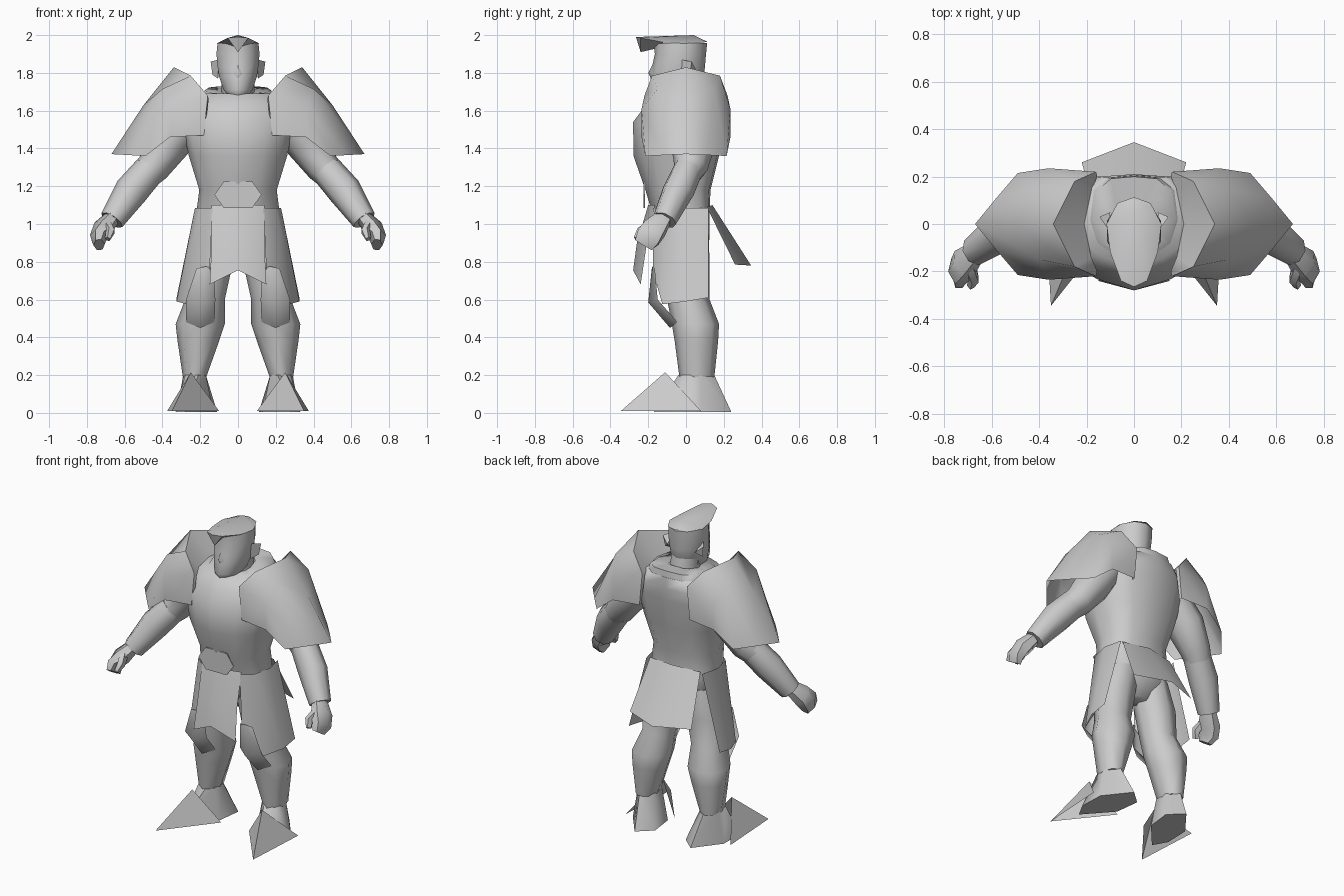
import bpy, bmesh, math
from mathutils import Vector

grey = bpy.data.materials.new("plain_grey")
grey.diffuse_color = (0.6, 0.6, 0.6, 1)


def finish(name, bm, mirror=False, angle=50):
    bmesh.ops.recalc_face_normals(bm, faces=bm.faces)
    me = bpy.data.meshes.new(name)
    bm.to_mesh(me)
    bm.free()
    me.materials.append(grey)
    ob = bpy.data.objects.new(name, me)
    bpy.context.collection.objects.link(ob)
    bpy.ops.object.select_all(action='DESELECT')
    ob.select_set(True)
    bpy.context.view_layer.objects.active = ob
    bpy.ops.object.shade_smooth_by_angle(angle=math.radians(angle))
    if mirror:
        ob.modifiers.new("Mirror", 'MIRROR').use_mirror_merge = False
    return ob


def bridge(bm, rows, closed):
    for a, b in zip(rows, rows[1:]):
        n = len(a)
        for i in range(n if closed else n - 1):
            j = (i + 1) % n
            bm.faces.new((a[i], a[j], b[j], b[i]))


def circle(n):
    return [(math.sin(2 * math.pi * i / n), -math.cos(2 * math.pi * i / n)) for i in range(n)]


def stack(name, rings, outline, mirror=False, angle=70, cap=True, tilt=0):
    """Horizontal rings: (z, centre x, half width, front y, back y); tilt lowers the front."""
    bm = bmesh.new()
    rows = []
    for z, cx, hx, yf, yb in rings:
        cy, ry = (yf + yb) / 2, (yb - yf) / 2
        rows.append([bm.verts.new((cx + hx * u, cy + ry * v, z + tilt * v)) for u, v in outline])
    bridge(bm, rows, True)
    if cap:
        bm.faces.new(rows[0])
        bm.faces.new(rows[-1])
    return finish(name, bm, mirror, angle)


def limb(name, path, n=8, angle=60):
    """Mirrored tube: (x, y, z, radius in the front plane, radius in depth)."""
    bm = bmesh.new()
    pts = [Vector(p[:3]) for p in path]
    rows = []
    for k, p in enumerate(path):
        d = (pts[min(k + 1, len(pts) - 1)] - pts[max(k - 1, 0)]).normalized()
        u = Vector((0, 1, 0)).cross(d).normalized()
        v = d.cross(u)
        rows.append([bm.verts.new(pts[k] + u * p[3] * a + v * p[4] * b) for b, a in circle(n)])
    bridge(bm, rows, True)
    bm.faces.new(rows[0])
    bm.faces.new(rows[-1])
    return finish(name, bm, True, angle)


def sheet(name, grid, mirror=False, angle=60):
    """Open armour sheet through rows of points."""
    bm = bmesh.new()
    bridge(bm, [[bm.verts.new(p) for p in row] for row in grid], False)
    bmesh.ops.remove_doubles(bm, verts=bm.verts, dist=0.0005)
    return finish(name, bm, mirror, angle)


def solid(name, verts, faces, mirror=False, angle=30):
    bm = bmesh.new()
    vs = [bm.verts.new(v) for v in verts]
    for f in faces:
        bm.faces.new([vs[i] for i in f])
    return finish(name, bm, mirror, angle)


# Torso with a ridged front and flatter back, and the hips
side = [(0.52, -0.8), (0.86, -0.55), (1, 0), (0.88, 0.68), (0.55, 0.95)]
body = [(0, -1)] + side + [(0, 1)] + [(-u, v) for u, v in reversed(side)]
stack("torso", [
    (0.80, 0, 0.06, -0.05, 0.07), (0.92, 0, 0.20, -0.13, 0.125),
    (1.08, 0, 0.218, -0.185, 0.125), (1.18, 0, 0.205, -0.215, 0.13),
    (1.36, 0, 0.26, -0.278, 0.175), (1.54, 0, 0.30, -0.28, 0.20),
    (1.62, 0, 0.29, -0.22, 0.21), (1.69, 0, 0.22, -0.185, 0.205)], body)

# Collar, lower at the front, and neck
stack("collar", [(1.66, 0, 0.20, -0.18, 0.205), (1.708, 0, 0.175, -0.16, 0.20),
                 (1.70, 0, 0.085, -0.09, 0.10)], body, cap=False, tilt=0.022)
stack("neck", [(1.62, 0, 0.09, -0.10, 0.12), (1.78, 0, 0.085, -0.09, 0.09)], circle(8))

# Head, ears, nose
stack("head", [
    (1.66, 0, 0.045, -0.18, -0.05), (1.71, 0, 0.08, -0.20, 0.06),
    (1.78, 0, 0.105, -0.185, 0.095), (1.83, 0, 0.113, -0.18, 0.10),
    (1.90, 0, 0.12, -0.165, 0.106), (1.958, 0, 0.114, -0.17, 0.112)], circle(10), angle=80)
solid("ears", [(0.105, -0.03, 1.87), (0.105, -0.02, 1.77), (0.145, 0.03, 1.86),
               (0.135, 0.02, 1.79), (0.10, 0.05, 1.82)],
      [(0, 1, 3, 2), (2, 3, 4), (0, 2, 4), (1, 4, 3), (0, 4, 1)], True)
solid("nose", [(0, -0.16, 1.88), (-0.03, -0.165, 1.79), (0.03, -0.165, 1.79),
               (0, -0.20, 1.80), (0, -0.18, 1.76)],
      [(0, 1, 3), (0, 3, 2), (1, 4, 3), (2, 3, 4), (0, 2, 4, 1)], angle=100)

# Swept hair: wedge-shaped crown, overhanging the brow in a hanging point
right = [(0.055, -0.24, 1.985), (0.10, -0.12, 1.962), (0.116, 0.0, 1.955), (0.07, 0.088, 1.96)]
crown = [(0, -0.265, 1.99)] + right + [(0, 0.113, 1.965)] + \
        [(-x, y, z) for x, y, z in reversed(right)]
n = len(crown)
solid("hair", crown + [(0, 0.04, 2.0), (0, -0.24, 1.91), (0, -0.155, 1.93)],
      [(i, (i + 1) % n, n) for i in range(n)] +
      [(0, n + 1, 1), (0, n - 1, n + 1), (1, n + 1, n + 2, 2), (n - 1, n - 2, n + 2, n + 1)],
      angle=45)

# Pauldrons: inner wall, inner rim, middle row and flared outer rim
half = [[(0.18, 0.20, 1.47), (0.155, 0.20, 1.66), (0.18, 0.14, 1.69), (0.21, 0, 1.69)],
        [(0.18, 0.22, 1.47), (0.16, 0.22, 1.68), (0.25, 0.18, 1.785), (0.34, 0, 1.83)],
        [(0.36, 0.235, 1.46), (0.36, 0.235, 1.61), (0.40, 0.15, 1.715), (0.50, 0, 1.63)],
        [(0.49, 0.215, 1.36), (0.49, 0.215, 1.36), (0.58, 0.11, 1.365), (0.67, 0, 1.37)]]
sheet("pauldrons", [[(x, -y, z) for x, y, z in r] + r[-2::-1] for r in half], True, 70)

# Arms, gauntlet cuffs, fists and thumbs
limb("arms", [(0.24, 0.02, 1.58, 0.11, 0.13), (0.36, 0.04, 1.43, 0.11, 0.12),
              (0.45, 0.025, 1.30, 0.09, 0.09), (0.53, -0.02, 1.22, 0.075, 0.065),
              (0.60, -0.07, 1.12, 0.06, 0.055), (0.665, -0.115, 1.03, 0.05, 0.05)])
limb("cuffs", [(0.47, 0.01, 1.285, 0.085, 0.08), (0.565, -0.04, 1.175, 0.09, 0.085),
               (0.668, -0.113, 1.02, 0.066, 0.065)])
limb("hands", [(0.67, -0.12, 1.03, 0.042, 0.05), (0.715, -0.165, 0.975, 0.055, 0.07),
               (0.74, -0.20, 0.93, 0.045, 0.075), (0.735, -0.225, 0.89, 0.03, 0.06)], n=6)
limb("thumbs", [(0.69, -0.18, 1.0, 0.025, 0.03), (0.675, -0.235, 0.96, 0.025, 0.03),
                (0.69, -0.26, 0.92, 0.015, 0.02)], n=5)

# Legs
stack("legs", [
    (0.96, 0.11, 0.105, -0.12, 0.12), (0.78, 0.155, 0.125, -0.11, 0.125),
    (0.60, 0.175, 0.105, -0.10, 0.125), (0.47, 0.20, 0.13, -0.075, 0.175),
    (0.38, 0.21, 0.11, -0.06, 0.17), (0.19, 0.23, 0.062, -0.035, 0.15)],
    circle(8), mirror=True)

# Boots: ankle spreading to an outward-turned sole
ankle = [(0.17, 0.0), (0.21, -0.04), (0.28, -0.01), (0.29, 0.08), (0.23, 0.15), (0.17, 0.09)]
sole = [(0.13, 0.0), (0.28, -0.17), (0.33, -0.08), (0.325, 0.08), (0.20, 0.24), (0.11, 0.16)]
solid("boots", [(x, y, 0.20) for x, y in ankle] + [(x, y, 0.005) for x, y in sole],
      [(i, (i + 1) % 6, 6 + (i + 1) % 6, 6 + i) for i in range(6)] +
      [tuple(range(6)), tuple(range(6, 12))], True, 65)

# Pointed toe plates
solid("toe_plates", [(0.35, -0.345, 0.01), (0.10, -0.03, 0.01), (0.375, 0.08, 0.01),
                     (0.25, -0.11, 0.215)], [(0, 3, 1), (0, 2, 3)], True)

# Knee plates
sheet("knee_plates", [
    [(0.13, -0.165, 0.765), (0.17, -0.18, 0.775), (0.22, -0.165, 0.765)],
    [(0.12, -0.15, 0.60), (0.19, -0.20, 0.585), (0.275, -0.15, 0.60)],
    [(0.125, -0.045, 0.48), (0.20, -0.085, 0.45), (0.275, -0.045, 0.48)]], True, 80)

# Hip plates wrapping from front to side
sheet("hip_plates", [
    [(0.135, -0.175, 1.085), (0.20, -0.12, 1.085), (0.228, 0.0, 1.085), (0.20, 0.12, 1.085)],
    [(0.15, -0.175, 0.75), (0.27, -0.125, 0.575), (0.325, 0.0, 0.59), (0.325, 0.12, 0.61)]],
    True)

# Ridged front tabard and flared back skirt
sheet("front_tabard", [
    [(-0.14, -0.165, 1.10), (0, -0.20, 1.10), (0.14, -0.165, 1.10)],
    [(-0.14, -0.21, 0.88), (0, -0.26, 0.90), (0.14, -0.21, 0.88)],
    [(-0.15, -0.24, 0.68), (0, -0.28, 0.755), (0.15, -0.24, 0.68)]])
sheet("back_skirt", [
    [(-0.18, 0.11, 1.09), (0, 0.14, 1.10), (0.18, 0.11, 1.09)],
    [(-0.22, 0.26, 0.785), (0, 0.345, 0.78), (0.22, 0.26, 0.785)]])

# Hexagonal belt buckle
hexa = [(-0.125, 1.155), (-0.075, 1.225), (0.075, 1.225), (0.125, 1.155), (0.075, 1.085), (-0.075, 1.085)]
solid("buckle", [(x, -0.225, z) for x, z in hexa] + [(x, -0.218, z) for x, z in hexa],
      [tuple(range(6)), tuple(range(6, 12))] +
      [(i, (i + 1) % 6, 6 + (i + 1) % 6, 6 + i) for i in range(6)])
